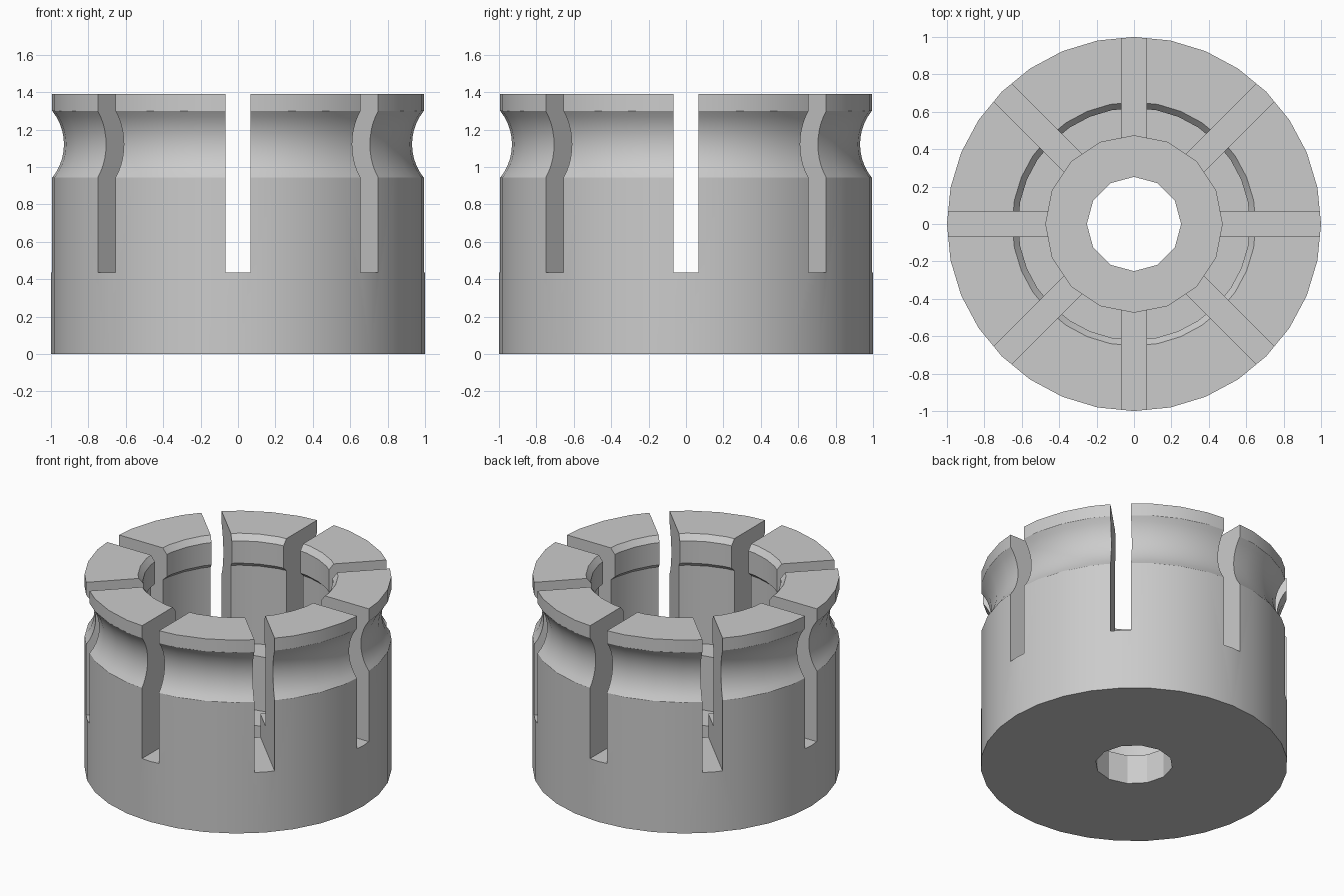
import bpy
import bmesh
import math
from mathutils import Matrix

cube = bpy.data.objects.get("Cube")
if cube:
    bpy.data.objects.remove(cube, do_unlink=True)

HEIGHT = 1.39
SLOT_FLOOR = 0.435
SLOT_WIDTH = 0.134
LEDGE = 0.6
PIT_FLOOR = 0.21


def add_object(name, bm):
    bmesh.ops.recalc_face_normals(bm, faces=bm.faces[:])
    mesh = bpy.data.meshes.new(name)
    bm.to_mesh(mesh)
    bm.free()
    obj = bpy.data.objects.new(name, mesh)
    bpy.context.collection.objects.link(obj)
    return obj


def lathe(name, profile, sides):
    """Closed solid of revolution from (radius, z) points, capped at both ends."""
    bm = bmesh.new()
    rings = []
    for r, z in profile:
        angles = [math.tau * i / sides for i in range(sides)]
        rings.append([bm.verts.new((r * math.cos(a), r * math.sin(a), z)) for a in angles])
    for low, high in zip(rings, rings[1:]):
        for i in range(sides):
            j = (i + 1) % sides
            bm.faces.new((low[i], low[j], high[j], high[i]))
    bm.faces.new(rings[0][::-1])
    bm.faces.new(rings[-1])
    return add_object(name, bm)


def slot_bar(angle):
    """Long bar that cuts a pair of opposite slots."""
    bm = bmesh.new()
    bmesh.ops.create_cube(bm, size=1)
    bmesh.ops.scale(bm, vec=(3, SLOT_WIDTH, 2), verts=bm.verts)
    bmesh.ops.translate(bm, vec=(0, 0, SLOT_FLOOR + 1), verts=bm.verts)
    bmesh.ops.rotate(bm, cent=(0, 0, 0), matrix=Matrix.Rotation(angle, 3, "Z"), verts=bm.verts)
    return add_object("slot_cutter", bm)


# Outer body with a rounded groove near the top
groove_low, groove_high, groove_depth = 0.943, 1.3, 0.063
half = (groove_high - groove_low) / 2
arc_radius = (half ** 2 + groove_depth ** 2) / (2 * groove_depth)
spread = math.asin(half / arc_radius)
middle = (groove_low + groove_high) / 2
profile = [(1, 0)]
steps = 10
for i in range(steps + 1):
    a = spread * (2 * i / steps - 1)
    r = 1 - groove_depth + arc_radius * (1 - math.cos(a))
    profile.append((r, middle + arc_radius * math.sin(a)))
profile.append((1, HEIGHT))
body = lathe("slotted_collar", profile, 32)

# Cavity with a chamfered inner lip, central pit and through hole
cutters = [
    lathe("cavity_cutter", [(0.652, LEDGE), (0.652, 1.16), (0.62, 1.19),
                            (0.62, 1.35), (0.652, HEIGHT), (0.652, 1.6)], 32),
    lathe("pit_cutter", [(0.472, PIT_FLOOR), (0.472, 1)], 16),
    lathe("hole_cutter", [(0.252, -0.2), (0.252, 0.5)], 12),
]

# Eight evenly spaced slots
cutters += [slot_bar(i * math.pi / 4) for i in range(4)]

bpy.context.view_layer.objects.active = body
for cutter in cutters:
    cutter.hide_render = True
    mod = body.modifiers.new("cut", "BOOLEAN")
    mod.operation = "DIFFERENCE"
    mod.solver = "EXACT"
    mod.object = cutter
    bpy.ops.object.modifier_apply(modifier=mod.name)
    bpy.data.objects.remove(cutter, do_unlink=True)

# Single grey material
grey = bpy.data.materials.new("plain_grey")
grey.use_nodes = True
colour = (0.6, 0.6, 0.6, 1)
grey.diffuse_color = colour
grey.node_tree.nodes["Principled BSDF"].inputs["Base Color"].default_value = colour
body.data.materials.clear()
body.data.materials.append(grey)

bpy.ops.object.select_all(action="DESELECT")
body.select_set(True)
bpy.ops.object.shade_smooth_by_angle(angle=math.radians(25))
